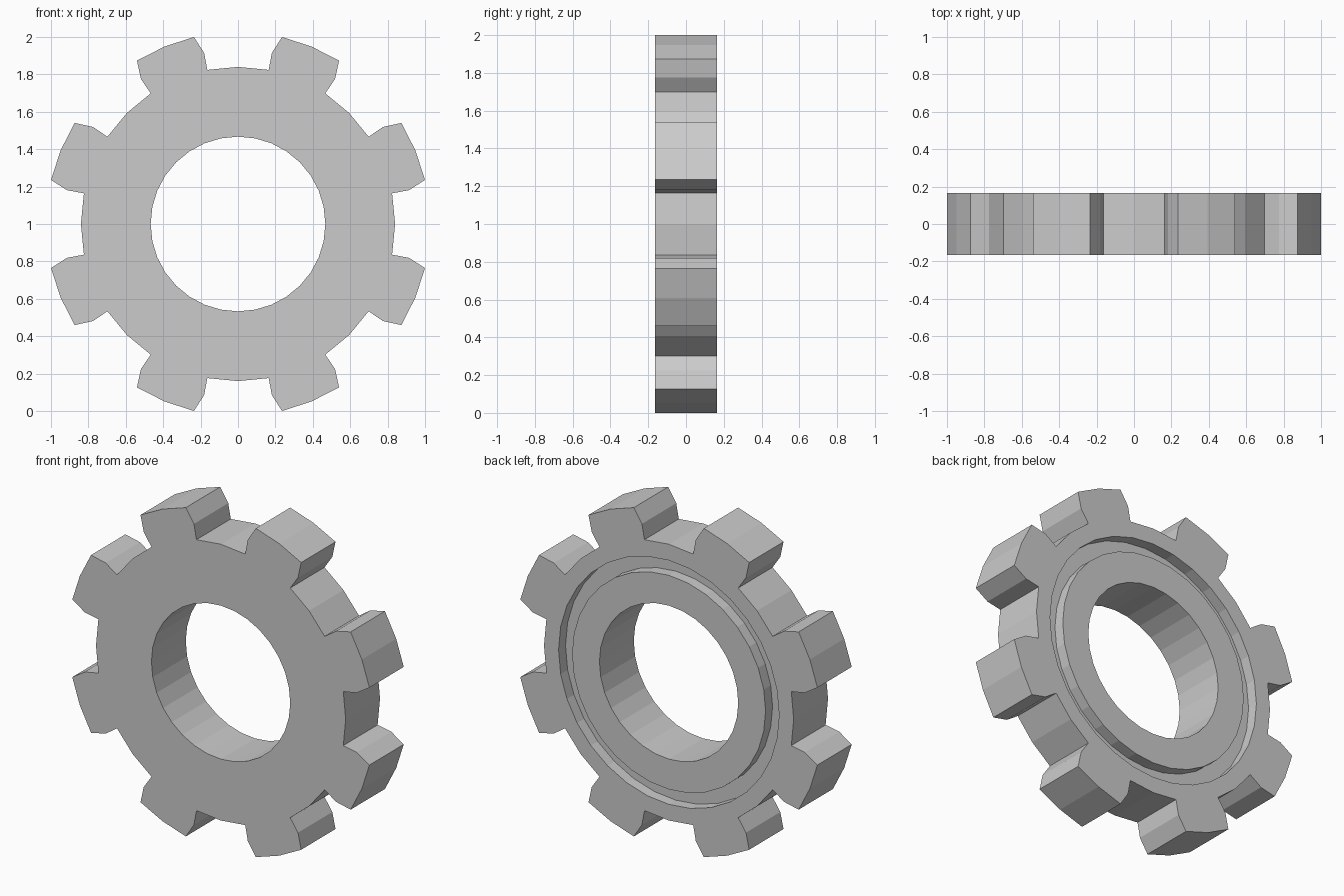
import bpy, bmesh
from math import sin, cos, radians

if "Cube" in bpy.data.objects:
    bpy.data.objects.remove(bpy.data.objects["Cube"])

HALF = 0.165      # half thickness
SEG = 32          # sides of every ring
CZ = 1.0          # axle height
# lathe section (radius, y): front face, bore, back face with ring groove
SECTION = [(0.84, -HALF), (0.467, -HALF), (0.467, HALF), (0.651, HALF),
           (0.651, 0.098), (0.742, 0.098), (0.742, HALF), (0.84, HALF)]
# tooth rows above the base: (radius, half angle)
TOOTH = [(0.933, 11.3), (1.027, 9.25)]

bm = bmesh.new()


def polar(r, deg, y):
    a = radians(deg)
    return bm.verts.new((r * sin(a), y, CZ + r * cos(a)))


# ring body: revolve the section, leaving the outer wall open
rings = [[polar(r, i * 360 / SEG, y) for i in range(SEG)] for r, y in SECTION]
for a, b in zip(rings, rings[1:]):
    for i in range(SEG):
        j = (i + 1) % SEG
        bm.faces.new((a[i], a[j], b[j], b[i]))
front, back = rings[0], rings[-1]

for k in range(8):
    # root wall between two teeth
    for i in (4 * k - 1, 4 * k):
        j = i + 1
        bm.faces.new((front[i], front[j], back[j], back[i]))
    # tooth: 3 x 3 grid on each side, joined around flanks and tip
    sides = []
    for base, y in ((front, -HALF), (back, HALF)):
        rows = [base[4 * k + 1:4 * k + 4]]
        for r, half in TOOTH:
            rows.append([polar(r, 45 * k + 22.5 + s * half, y) for s in (-1, 0, 1)])
        for lo, hi in zip(rows, rows[1:]):
            for c in (0, 1):
                bm.faces.new((lo[c], lo[c + 1], hi[c + 1], hi[c]))
        sides.append([row[0] for row in rows] + [rows[2][1]]
                     + [row[2] for row in reversed(rows)])
    f, b = sides
    for n in range(len(f) - 1):
        bm.faces.new((f[n], f[n + 1], b[n + 1], b[n]))

bmesh.ops.recalc_face_normals(bm, faces=bm.faces)
mesh = bpy.data.meshes.new("gear_wheel")
bm.to_mesh(mesh)
bm.free()
bpy.context.collection.objects.link(bpy.data.objects.new("gear_wheel", mesh))
